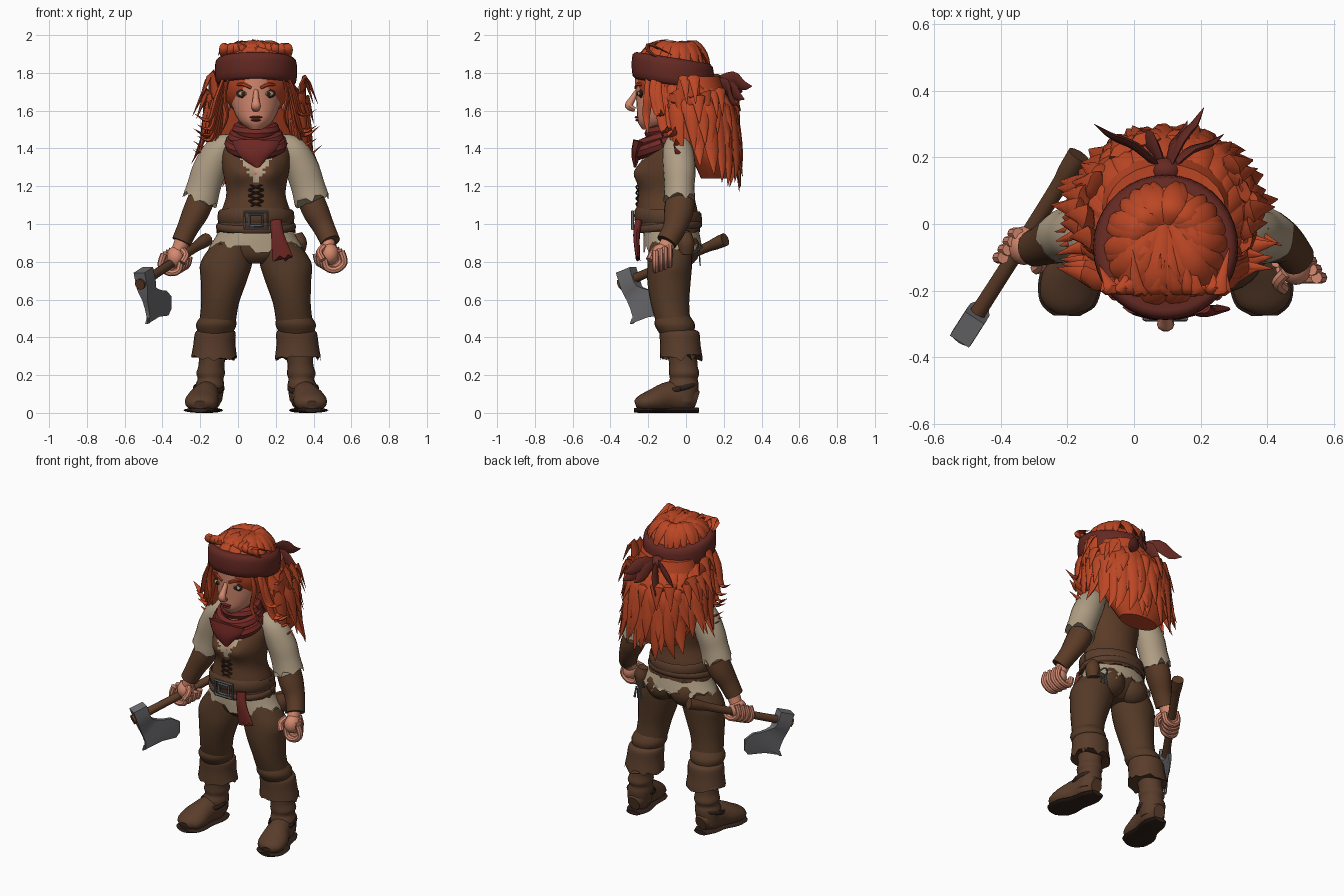
import bpy, bmesh, random
from math import sin, cos, pi, radians, exp
from mathutils import Vector, Matrix

random.seed(4)
if "Cube" in bpy.data.objects:
    bpy.data.objects.remove(bpy.data.objects["Cube"])

C = 0.095  # body centre line


def colour(name, r, g, b):
    m = bpy.data.materials.new(name)
    m.use_nodes = True
    m.diffuse_color = (r, g, b, 1)
    bsdf = next(n for n in m.node_tree.nodes if n.type == 'BSDF_PRINCIPLED')
    bsdf.inputs["Base Color"].default_value = (r, g, b, 1)
    bsdf.inputs["Roughness"].default_value = 0.8
    return m


skin = colour("skin", .66, .25, .16)
hair = colour("copper hair", .50, .062, .018)
band = colour("dark red cloth", .13, .022, .016)
red = colour("scarf red", .17, .022, .018)
leather = colour("leather brown", .105, .044, .02)
cloth = colour("trouser brown", .09, .042, .02)
boot = colour("boot brown", .10, .046, .024)
linen = colour("linen", .43, .34, .23)
steel = colour("steel", .15, .15, .16)
dark = colour("dark brown", .03, .015, .01)


def smooth_path(pts, sub):
    """Catmull-Rom resampling of position and radii together."""
    p = [Vector(q) for q in pts]
    p = [p[0]] + p + [p[-1]]
    out = []
    for a, b, c, d in zip(p, p[1:], p[2:], p[3:]):
        for k in range(sub):
            t = k / sub
            out.append((b * 2 + (c - a) * t + (a * 2 - b * 5 + c * 4 - d) * t * t
                        + (b * 3 - a - c * 3 + d) * t ** 3) * 0.5)
    return out + [p[-1]]


def tube(bm, pts, n=12, side=(1, 0, 0), level=False, sub=4, zig=0, caps=True, phase=0):
    """Sweep an ellipse; each point is x, y, z and two radii. zig tears the last edge."""
    path = smooth_path(pts, sub)
    cen = [Vector(q[:3]) for q in path]
    rows = []
    for i, q in enumerate(path):
        t = cen[min(i + 1, len(cen) - 1)] - cen[max(i - 1, 0)]
        t = Vector((0, 0, -1)) if level else t.normalized()
        u = Vector(side)
        u = (u - t * u.dot(t)).normalized()
        v = t.cross(u)
        row = []
        for k in range(n):
            a = 2 * pi * k / n + phase
            tear = t * zig * random.uniform(-1, 1) if zig and i == len(path) - 1 else Vector()
            row.append(bm.verts.new(cen[i] + u * cos(a) * q[3] + v * sin(a) * q[4] + tear))
        rows.append(row)
    for r, s in zip(rows, rows[1:]):
        for k in range(n):
            bm.faces.new((r[k], r[(k + 1) % n], s[(k + 1) % n], s[k]))
    if caps:
        bm.faces.new(rows[0])
        bm.faces.new(rows[-1])


def ball(bm, centre, size, seg=20):
    m = Matrix.Translation(centre) @ Matrix.Diagonal((*size, 1))
    bmesh.ops.create_uvsphere(bm, u_segments=seg, v_segments=seg // 2, radius=1, matrix=m)


def ring(bm, c, rx, ry, r, h, tilt=0):
    """Closed band round the body, lowered at the front by tilt."""
    loop = [(c[0] + rx * cos(a), c[1] + ry * sin(a), c[2] + tilt * sin(a), h, r)
            for a in (2 * pi * k / 32 for k in range(33))]
    tube(bm, loop, 8, side=(0, 0, 1), sub=1, caps=False)


def lock(bm, pts, w, side, thick=.45):
    """Flat pointed strand."""
    prof = [.55, 1, .8, .04]
    tube(bm, [(*p, w * f, w * f * thick) for p, f in zip(pts, prof)], 6, side, sub=3)


def finish(bm, name, *mats, rule=None, angle=40):
    bmesh.ops.recalc_face_normals(bm, faces=bm.faces)
    for f in bm.faces:
        f.material_index = rule(f.calc_center_median()) if rule else 0
    me = bpy.data.meshes.new(name)
    bm.to_mesh(me)
    bm.free()
    for m in mats:
        me.materials.append(m)
    ob = bpy.data.objects.new(name, me)
    bpy.context.collection.objects.link(ob)
    bpy.ops.object.select_all(action='DESELECT')
    ob.select_set(True)
    bpy.context.view_layer.objects.active = ob
    bpy.ops.object.shade_smooth_by_angle(angle=radians(angle))


def limb(name, mat, pts, **kw):
    bm = bmesh.new()
    tube(bm, pts, **kw)
    finish(bm, name, mat)


def body(name, mat, rows, **kw):
    """Stack of level rings on the centre line: y, z, rx, ry."""
    limb(name, mat, [(C, *r) for r in rows], level=True, **kw)


# Head and face
body("head", skin, [(-.09, 1.84, .15, .18), (-.09, 1.77, .15, .18), (-.1, 1.68, .14, .165),
                    (-.13, 1.6, .118, .13), (-.15, 1.54, .085, .105), (-.18, 1.5, .035, .05)], n=28)
body("neck", skin, [(-.08, 1.6, .07, .07), (-.08, 1.4, .08, .07)])
limb("nose", skin, [(C, -.255, 1.71, .012, .012), (C, -.285, 1.66, .018, .018),
                    (C, -.302, 1.625, .026, .022), (C, -.27, 1.605, .02, .012)], n=10)
bm = bmesh.new()
ball(bm, (C, -.258, 1.565), (.034, .014, .007))
ball(bm, (C, -.254, 1.55), (.026, .014, .007))
finish(bm, "lips", red)
for s, label in ((1, "left"), (-1, "right")):
    for part, mat, y, size in (("socket", dark, -.238, (.038, .012, .023)),
                               ("eye", linen, -.246, (.027, .01, .014)),
                               ("iris", dark, -.253, (.011, .006, .013))):
        bm = bmesh.new()
        ball(bm, (C + s * .066, y, 1.69), size)
        finish(bm, f"{label}_{part}", mat)
    limb(label + "_eyebrow", hair, [(C + s * .025, -.268, 1.72, .008, .006),
         (C + s * .07, -.256, 1.74, .01, .006), (C + s * .115, -.215, 1.735, .004, .004)],
         side=(0, 0, 1), n=6)
    bm = bmesh.new()
    ball(bm, (C + s * .15, -.07, 1.64), (.018, .03, .045))
    finish(bm, label + "_ear", skin)

# Hair: cap, back mass and layered strands
bm = bmesh.new()
ball(bm, (C, -.065, 1.76), (.195, .2, .195), 32)
tube(bm, [(C, y, z, rx, ry) for y, z, rx, ry in
          ((.04, 1.78, .18, .14), (.06, 1.65, .21, .16), (.11, 1.5, .24, .15),
           (.14, 1.35, .22, .11), (.15, 1.24, .13, .07))], 24, level=True)
R = random.uniform
for layer in range(4):
    for k in range(17):
        a = radians(-18 + 216 * (k + layer / 2 % 1) / 16.5 + R(-4, 4))
        c, sn = cos(a), sin(a)
        low = 1.36 - .16 * max(sn, 0) + .09 * layer + R(-.05, .04)
        g = 1 - .03 * layer + R(-.04, .04)
        lock(bm, [(C + .17 * c, -.04 + .15 * sn, 1.77),
                  (C + .25 * c * g, .02 + .22 * sn * g, 1.63),
                  (C + .275 * c * g, .04 + .245 * sn * g, low + .14),
                  (C + (.3 * g + R(-.02, .05)) * c, .05 + (.23 + R(-.03, .03)) * sn, low)],
             R(.035, .052), (-sn, c, 0))
# strands framing the face
for s in (1, -1):
    for k in range(9):
        y = -.16 + .02 * k
        out = R(.02, .1)
        z = 1.62 - .035 * k + R(-.04, .04)
        lock(bm, [(C + s * .16, y, 1.8), (C + s * (.19 + out / 4), y - .01, z + .08),
                  (C + s * (.21 + out / 2), y + .01, z - .04),
                  (C + s * (.25 + out), y + R(-.03, .03), z - .08 + out)],
             R(.022, .034), (0, 1, .2))
    lock(bm, [(C + s * .14, -.2, 1.79), (C + s * .165, -.2, 1.68),
              (C + s * .15, -.21, 1.57), (C + s * .19, -.2, 1.47)], .024, (0, 1, 0))
# crown strands swept over the band
for k in range(26):
    a = 2 * pi * k / 26 + R(-.1, .1)
    c, sn = cos(a), sin(a)
    lock(bm, [(C + .02 * c, .0, 1.945), (C + .1 * c, -.05 + .1 * sn, 1.945 + R(0, .015)),
              (C + .165 * c, -.065 + .17 * sn, 1.90), (C + .195 * c, -.07 + .205 * sn, 1.82)],
         R(.028, .042), (-sn, c, 0), .4)
for k in range(11):
    x = C - .17 + .034 * k
    lock(bm, [(x, -.15, 1.88), (x, -.2, 1.92), (x + R(-.02, .02), -.19, 1.95),
              (x * 1.1 + R(-.05, .03), -.1 + R(-.06, .04), 1.98 - 3 * (x - C) ** 2)], .026, (1, 0, 0))
finish(bm, "hair", hair)

# Headband, tilted down to a knot and tails
bm = bmesh.new()
tube(bm, [(C, -.07, z, r, r) for z, r in ((1.88, .19), (1.865, .212), (1.81, .218), (1.75, .212), (1.735, .19))],
     36, level=True, sub=2)
for v in bm.verts:
    v.co.z -= (v.co.y + .07) * .16
ball(bm, (C, .16, 1.75), (.05, .04, .045))
for tip in ((.21, .35, 1.73), (-.12, .3, 1.70), (.02, .29, 1.60), (.27, .27, 1.63), (.16, .31, 1.66)):
    p, q = Vector((C, .15, 1.75)), Vector(tip)
    lock(bm, [p, p.lerp(q, .4) + Vector((0, .02, .03)), p.lerp(q, .75), q], .038, (.3, 0, 1), .3)
finish(bm, "headband", band)

# Vest with open neckline showing shirt and skin
bm = bmesh.new()
tube(bm, [(C, y, z, rx, ry) for y, z, rx, ry in
          ((-.07, 1.47, .09, .07), (-.075, 1.43, .16, .09), (-.09, 1.37, .18, .125), (-.1, 1.28, .175, .145),
           (-.105, 1.16, .157, .148), (-.1, 1.06, .185, .163), (-.09, .96, .21, .165))],
     64, level=True, sub=8, zig=.01)
for v in bm.verts:
    if v.co.y < -.1:
        d = ((abs(v.co.x - C) - .075) / .06) ** 2 + ((v.co.z - 1.27) / .06) ** 2
        v.co.y -= .042 * exp(-d)


def neckline(p):
    w = (p.z - 1.2) * .55 + .008 * sin(p.z * 150) - abs(p.x - C)
    return 0 if p.y > -.12 or w < 0 else 1 if w < .035 else 2


finish(bm, "vest", leather, linen, skin, rule=neckline)
bm = bmesh.new()
for k in range(4):
    z = 1.09 + .03 * k
    for s in (1, -1):
        tube(bm, [(C - s * .04, -.25, z, .005, .005), (C, -.263, z + .015, .005, .005),
                  (C + s * .04, -.25, z + .03, .005, .005)], 6, side=(0, 0, 1))
finish(bm, "vest_lacing", dark)

# Scarf folds and hanging point
bm = bmesh.new()
for y, z, r, t in ((-.1, 1.5, .085, .02), (-.12, 1.46, .105, .04), (-.125, 1.425, .122, .05)):
    ring(bm, (C, y, z), r * 1.08, r, .035, .036, t)
tube(bm, [(C, -.25, 1.44, .13, .03), (C, -.265, 1.37, .09, .025), (C + .01, -.27, 1.30, .01, .006)], 12)
finish(bm, "scarf", red)

# Belt, buckle, shirt hem, sash and hip pouch
bm = bmesh.new()
ring(bm, (C, -.095, 1.035), .192, .168, .012, .04, -.01)
ring(bm, (C, -.092, .985), .202, .168, .01, .02, .015)
finish(bm, "belts", boot)
bm = bmesh.new()
for w, h in ((.062, .045), (.035, .03)):
    tube(bm, [(C + w * i, -.283, 1.02 + h * j, .009, .009) for i, j in
              ((-1, -1), (1, -1), (1, 1), (-1, 1), (-1, -1))], 6, side=(0, 1, 0), sub=1)
finish(bm, "buckle", steel)
body("shirt_hem", linen, [(-.08, 1.0, .18, .14), (-.075, .93, .215, .15), (-.07, .875, .25, .155)],
     n=44, zig=.03, caps=False)
limb("sash", red, [(.2, -.25, 1.02, .03, .02), (.21, -.262, .94, .035, .018), (.235, -.255, .82, .055, .012)],
     n=14, zig=.025)
limb("hip_pouch", leather, [(.31, .0, .95, .03, .03), (.32, .0, .9, .045, .045), (.32, .0, .84, .03, .035)])
bm = bmesh.new()
ring(bm, (.29, .06, .86), .025, .025, .005, .005, .02)
for k in range(3):
    tube(bm, [(.28 + .015 * k, .07, .85, .006, .004), (.27 + .025 * k, .075, .78, .008, .004)], 6)
finish(bm, "keys", steel)

# Trousers seat
bm = bmesh.new()
tube(bm, [(C, -.075, .98, .18, .13), (C, -.07, .9, .2, .13), (C, -.075, .83, .17, .11), (C, -.08, .79, .07, .07)],
     28, level=True)
for s in (1, -1):
    ball(bm, (C + s * .085, -.01, .87), (.1, .085, .095))
finish(bm, "trouser_seat", cloth)

for s, label, hand in ((1, "left", (.39, -.125, .84)), (-1, "right", (.425, -.065, .825))):
    def side_limb(name, mat, pts, **kw):
        limb(f"{label}_{name}", mat, [(C + s * p[0], *p[1:]) for p in pts], **kw)

    # Leg and boot
    side_limb("trouser_leg", cloth, [(.11, -.08, .92, .1, .11), (.155, -.085, .8, .137, .118),
              (.17, -.09, .7, .122, .115), (.19, -.085, .58, .1, .102), (.205, -.065, .47, .095, .09),
              (.22, -.04, .38, .08, .08)], n=24, level=True)
    side_limb("knee_fold", cloth, [(.2, -.07, .52, .085, .085), (.21, -.06, .47, .107, .107),
              (.215, -.05, .42, .09, .09)], n=24, level=True)
    side_limb("boot_cuff", boot, [(.212, -.04, .44, .085, .085), (.215, -.035, .425, .107, .105),
              (.22, -.03, .36, .112, .107), (.222, -.025, .29, .122, .113)], n=24, level=True, zig=.018)
    side_limb("boot_shaft", boot, [(.225, -.02, .36, .08, .08), (.235, -.015, .26, .068, .075),
              (.24, -.01, .21, .076, .08), (.24, -.012, .18, .068, .074), (.245, -.015, .14, .077, .082),
              (.25, -.015, .06, .07, .07)], n=20, level=True)
    side_limb("boot_foot", boot, [(.243, .058, .07, .04, .045), (.248, .0, .085, .068, .08),
              (.265, -.09, .085, .072, .08), (.285, -.17, .065, .088, .063), (.295, -.235, .05, .078, .045),
              (.297, -.265, .04, .035, .025)], n=20)
    side_limb("boot_sole", dark, [(.243, .066, .014, .045, .014), (.248, .0, .014, .074, .014),
              (.265, -.09, .014, .075, .014), (.285, -.17, .014, .095, .014), (.295, -.24, .014, .083, .014),
              (.297, -.275, .014, .04, .012)], n=16)
    bm = bmesh.new()
    ring(bm, (C + s * .25, -.03, .13), .077, .085, .007, .014, .02)
    finish(bm, label + "_boot_strap", dark)

    # Sleeve, arm, bracer
    hx, hy, hz = hand
    side_limb("sleeve", linen, [(.12, -.06, 1.43, .05, .05), (.19, -.045, 1.39, .08, .08),
              (.245, -.035, 1.29, .086, .09), (.275, -.035, 1.2, .08, .09), (.295, -.035, 1.13, .084, .095)],
              n=22, zig=.025, side=(0, 1, 0))
    side_limb("arm", skin, [(.26, -.035, 1.22, .06, .06), (.3, -.03, 1.1, .055, .055),
              (.36, -.06, .98, .045, .045), (hx, hy, hz, .04, .035)], side=(0, 1, 0))
    side_limb("bracer", leather, [(.292, -.03, 1.125, .078, .072), (.32, -.04, 1.06, .078, .07),
              (.36, -.06, .98, .063, .058), (.395, (hy - .08) / 2, .905, .056, .053)], n=18, side=(0, 1, 0))

    # Fist with curled fingers along the grip line
    bm = bmesh.new()
    ball(bm, (C + s * hx, hy, hz), (.05, .058, .058))
    for k in range(4):
        o = (k - 1.5) * .03
        tube(bm, [(C + s * (hx + i - .5 * o), hy + .8 * o, hz + j + .3 * o, .018, .018) for i, j in
                  ((.04, .03), (.055, -.03), (.015, -.068), (-.035, -.06), (-.05, -.01))], 8, side=(0, 1, 0))
    tube(bm, [(C + s * (hx + i), hy + j, hz + k, .018, .018) for i, j, k in
              ((-.03, -.02, .04), (-.055, -.05, .01), (-.035, -.07, -.03))], 8)
    finish(bm, label + "_hand", skin)

# Hand axe: handle, grip knob and flared blade
head, end = Vector((-.49, -.3, .7)), Vector((-.17, .2, .915))
d = (end - head).normalized()
down = (d * d.z - Vector((0, 0, 1))).normalized()
limb("axe_handle", leather, [(*(head + d * t), r, r) for t, r in
     ((-.06, .03), (.0, .026), (.2, .024), (.5, .026), (.58, .033), (.64, .036))], n=10, side=down)
bm = bmesh.new()
tube(bm, [(*(head + down * b + d * a), w * 1.41, t * 1.41) for b, a, w, t in
          ((-.06, .0, .045, .034), (.03, .0, .045, .034), (.08, .01, .055, .016), (.14, .04, .09, .011),
           (.19, .065, .14, .007), (.225, .06, .09, .002))], 4, side=d, sub=2, phase=pi / 4)
finish(bm, "axe_blade", steel, angle=25)
